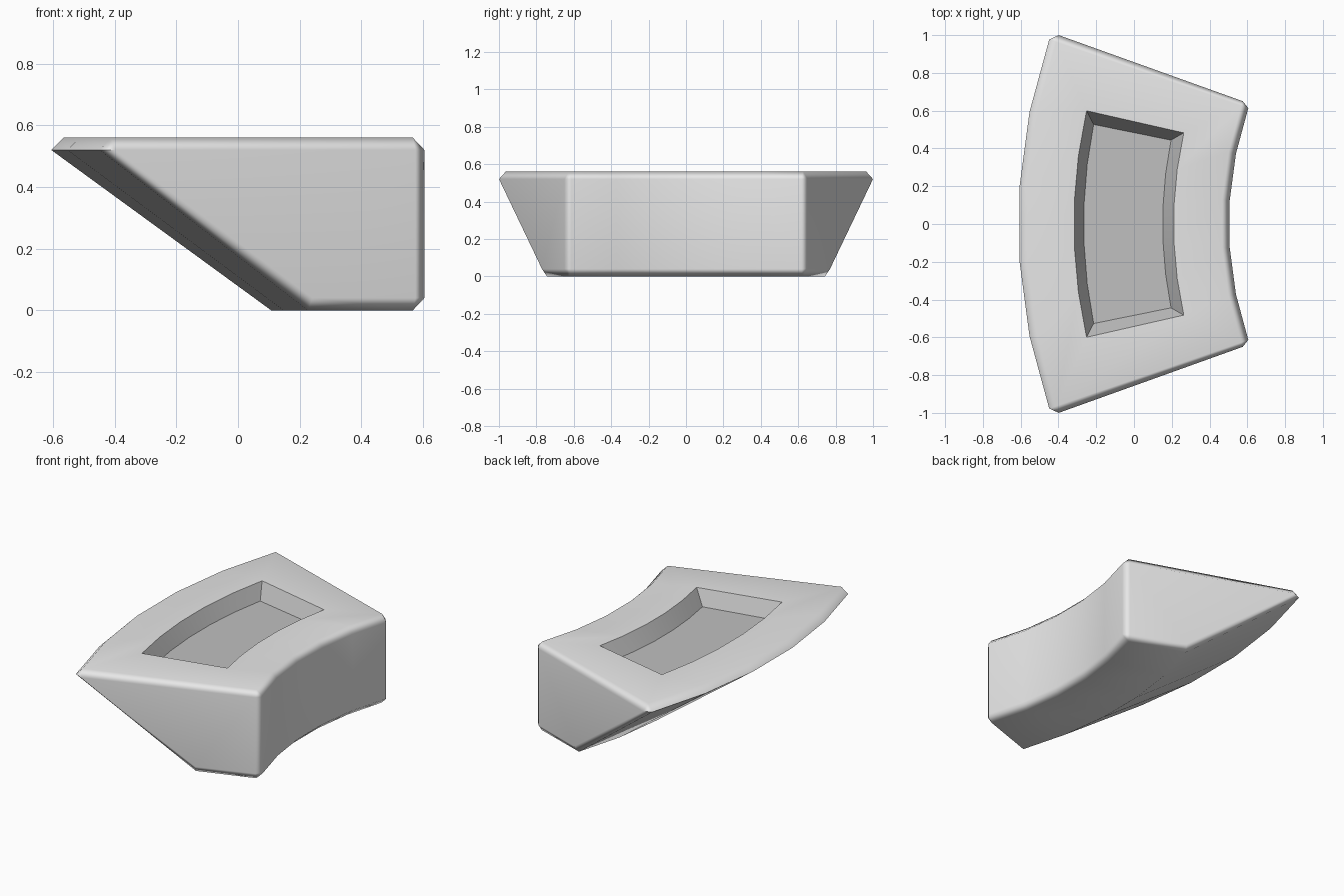
import bpy, bmesh, math

if "Cube" in bpy.data.objects:
    bpy.data.objects.remove(bpy.data.objects["Cube"])

CX = 2.3875           # x of the arc centre
STEPS = 5             # straight segments along the arc
END, RIM, FLOOR, CAP = 19.0, 12.8, 11.45, 19.74   # half angles in degrees

# closed cross-section: radius, height, half angle
PROFILE = [
    (1.885, 0.52, END), (1.885, 0.04, END), (1.925, 0.0, END),
    (2.285, 0.0, END), (3.0, 0.52, END), (2.96, 0.56, END),
    (2.706, 0.56, RIM), (2.654, 0.47, FLOOR),
    (2.236, 0.47, FLOOR), (2.178, 0.56, RIM), (1.925, 0.56, END),
]
CAP_PROFILE = [(1.925, 0.52), (1.925, 0.04), (2.28, 0.04), (2.96, 0.52)]
BODY_LOOP = [0, 1, 2, 3, 4, 5, 10]
TO_CAP = {0: 0, 1: 1, 2: 1, 3: 2, 4: 3, 5: 3, 10: 0}


def arc_point(r, z, deg):
    a = math.radians(deg)
    return (CX - r * math.cos(a), r * math.sin(a), z)


def material(name, v):
    m = bpy.data.materials.new(name)
    m.diffuse_color = (v, v, v, 1)
    m.use_nodes = True
    m.node_tree.nodes["Principled BSDF"].inputs["Base Color"].default_value = m.diffuse_color
    return m


bm = bmesh.new()
recess = []

# sweep the cross-section along the arc
rings = []
for i in range(STEPS + 1):
    t = 2 * i / STEPS - 1
    rings.append([bm.verts.new(arc_point(r, z, t * a)) for r, z, a in PROFILE])
n = len(PROFILE)
for a, b in zip(rings, rings[1:]):
    for j in range(n):
        k = (j + 1) % n
        f = bm.faces.new((a[j], a[k], b[k], b[j]))
        if j in (6, 7, 8):
            recess.append(f)

# close both ends: rim strip, recess end wall, chamfers and flat cap
for ring, side in ((rings[0], -1), (rings[-1], 1)):
    bm.faces.new((ring[5], ring[6], ring[9], ring[10]))
    recess.append(bm.faces.new(ring[6:10]))
    cap = [bm.verts.new(arc_point(r, z, side * CAP)) for r, z in CAP_PROFILE]
    bm.faces.new(cap)
    for j, k in zip(BODY_LOOP, BODY_LOOP[1:] + BODY_LOOP[:1]):
        quad = [ring[j], ring[k], cap[TO_CAP[k]], cap[TO_CAP[j]]]
        bm.faces.new(list(dict.fromkeys(quad)))

for f in recess:
    f.material_index = 1
bmesh.ops.recalc_face_normals(bm, faces=bm.faces[:])

mesh = bpy.data.meshes.new("curved_block")
bm.to_mesh(mesh)
bm.free()
mesh.materials.append(material("light_grey", 0.8))
mesh.materials.append(material("recess_grey", 0.53))
block = bpy.data.objects.new("curved_block", mesh)
bpy.context.collection.objects.link(block)

# soft chamfers, crisp recess
bpy.context.view_layer.objects.active = block
block.select_set(True)
bpy.ops.object.shade_smooth_by_angle(angle=math.radians(50))
wn = block.modifiers.new("weighted_normals", 'WEIGHTED_NORMAL')
wn.keep_sharp = True
